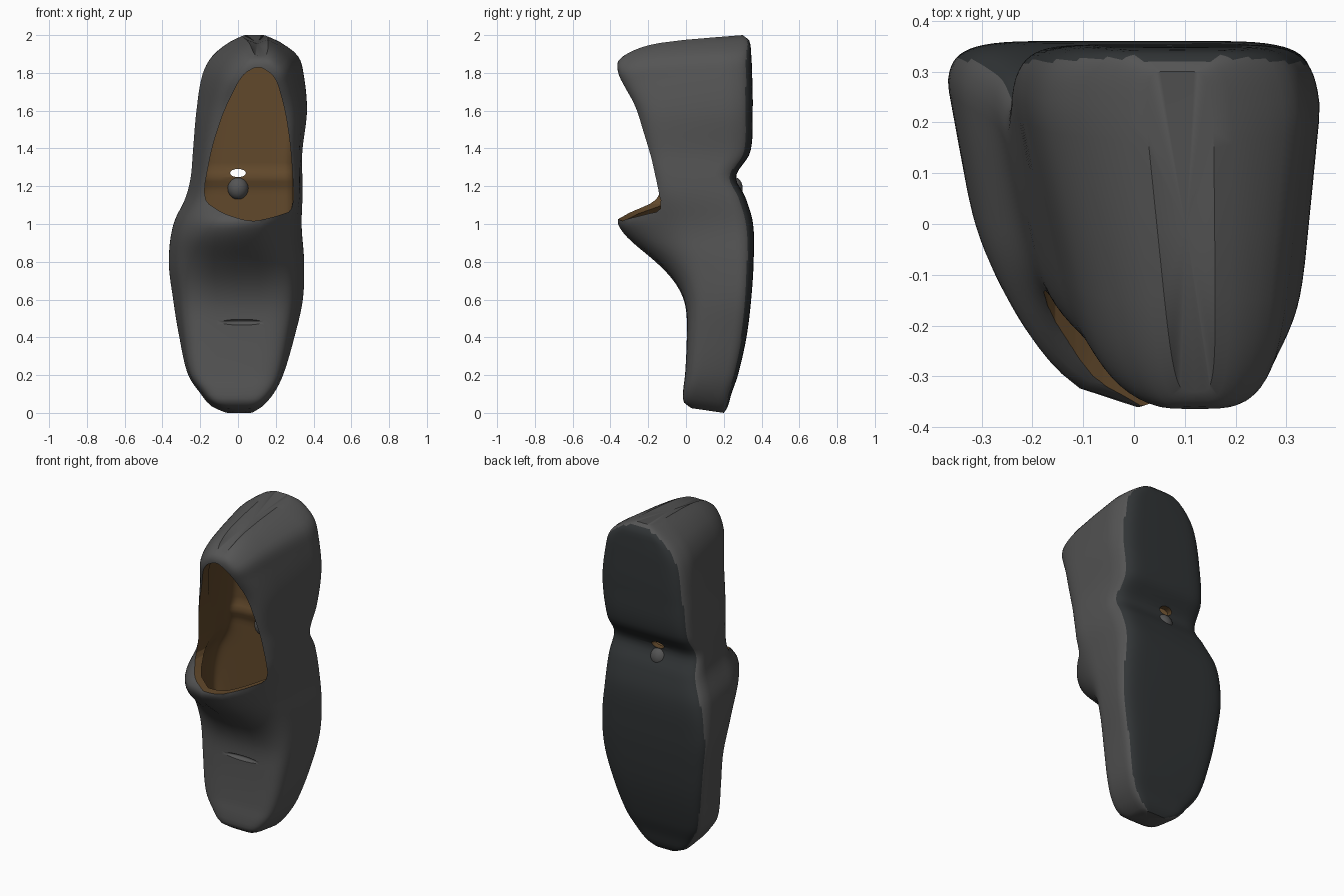
import bpy, bmesh
from math import cos, sin, pi, radians, exp

if "Cube" in bpy.data.objects:
    bpy.data.objects.remove(bpy.data.objects["Cube"])

# Stations up the shoe: z, x left, x right, y front, y back
ST = [
    (0.00, -0.07, 0.08, 0.03, 0.20),
    (0.03, -0.14, 0.13, -0.01, 0.22),
    (0.10, -0.20, 0.19, -0.015, 0.24),
    (0.20, -0.265, 0.24, -0.005, 0.275),
    (0.40, -0.312, 0.30, 0.005, 0.32),
    (0.60, -0.345, 0.345, 0.005, 0.345),
    (0.80, -0.368, 0.352, -0.04, 0.358),
    (1.00, -0.345, 0.337, -0.13, 0.355),
    (1.14, -0.285, 0.337, -0.17, 0.315),
    (1.25, -0.258, 0.335, -0.19, 0.265),
    (1.38, -0.247, 0.335, -0.22, 0.34),
    (1.60, -0.228, 0.36, -0.268, 0.353),
    (1.80, -0.195, 0.342, -0.335, 0.35),
    (1.90, -0.14, 0.31, -0.36, 0.345),
    (1.97, -0.05, 0.22, -0.36, 0.335),
    (2.00, 0.02, 0.15, -0.33, 0.30),
]


def sample(z):
    """Smooth interpolation of the stations."""
    i = max(k for k in range(len(ST) - 1) if ST[k][0] <= z + 1e-6)
    p = [ST[min(max(i + d, 0), len(ST) - 1)] for d in (-1, 0, 1, 2)]
    h = p[2][0] - p[1][0]
    t = (z - p[1][0]) / h
    out = []
    for j in range(1, 5):
        m1 = (p[2][j] - p[0][j]) / (p[2][0] - p[0][0]) * h
        m2 = (p[3][j] - p[1][j]) / (p[3][0] - p[1][0]) * h
        out.append((2*t**3 - 3*t*t + 1) * p[1][j] + (t**3 - 2*t*t + t) * m1
                   + (3*t*t - 2*t**3) * p[2][j] + (t**3 - t*t) * m2)
    return out


def ramp(a, b, v):
    t = min(max((v - a) / (b - a), 0), 1)
    return t * t * (3 - 2 * t)


def section(z, inset=0.0, n=64):
    """D-shaped slice: square sole edge, narrower front, domed at the tongue."""
    xl, xr, yf, yb = sample(z)
    taper = 0.05 + 0.12 * ramp(0, 0.7, z) + 0.19 * ramp(1.3, 1.9, z)
    crown = 0.23 * exp(-((z - 1) / (0.25 if z < 1 else 0.12)) ** 2)
    c, hw = (xl + xr) / 2, (xr - xl) / 2 - inset
    if inset:  # flat insole
        yf, yb = yf + inset, min(yb - 0.035, 0.25)
    pts = []
    for k in range(n):
        a = 2 * pi * k / n
        power = 7 if sin(a) > 0 else 5
        u = abs(cos(a)) ** (2 / power) * (1 if cos(a) > 0 else -1)
        v = abs(sin(a)) ** (2 / power) * (1 if sin(a) > 0 else -1)
        f = (1 - v) / 2
        x = c + u * hw * (1 - taper * max(0, 1.25 * f - 0.25)) + 0.035 * f * ramp(0.9, 1.2, z)
        y = yb + (yf - yb) * f - crown * (1 - u * u) * max(0, 2 * f - 1)
        zz = z - (0.05 * f + 0.06 * f ** 6) * ramp(1.55, 2.0, z) + 0.025 * f * (1 - ramp(0, 0.25, z))
        pts.append((x, y, zz))
    return pts


def material(name, rgb):
    m = bpy.data.materials.new(name)
    m.diffuse_color = (*rgb, 1)
    m.use_nodes = True
    m.node_tree.nodes["Principled BSDF"].inputs["Base Color"].default_value = m.diffuse_color
    return m


MATS = [material("dark_grey", (0.09, 0.09, 0.09)),
        material("sole_black", (0.03, 0.034, 0.036)),
        material("lining_brown", (0.12, 0.065, 0.024))]


def loft(name, rings, mat=0):
    bm = bmesh.new()
    rows = [[bm.verts.new(p) for p in r] for r in rings]
    n = len(rows[0])
    for a, b in zip(rows, rows[1:]):
        for k in range(n):
            bm.faces.new((a[k], a[(k+1) % n], b[(k+1) % n], b[k]))
    for row in (rows[0], rows[-1]):  # fan caps
        mid = bm.verts.new(sum((v.co for v in row), row[0].co * 0) / n)
        for k in range(n):
            bm.faces.new((row[k], row[(k+1) % n], mid))
    bmesh.ops.recalc_face_normals(bm, faces=bm.faces)
    for f in bm.faces:
        f.material_index = mat
    me = bpy.data.meshes.new(name)
    bm.to_mesh(me)
    bm.free()
    for m in MATS:
        me.materials.append(m)
    ob = bpy.data.objects.new(name, me)
    bpy.context.collection.objects.link(ob)
    return ob


def ball(name, loc, size, mat):
    rings = []
    for i in range(1, 12):
        b = -pi / 2 + pi * i / 12
        rings.append([(loc[0] + size[0] * cos(b) * cos(2*pi*k/24),
                       loc[1] + size[1] * cos(b) * sin(2*pi*k/24),
                       loc[2] + size[2] * sin(b)) for k in range(24)])
    return loft(name, rings, mat)


def smooth(ob, angle):
    bpy.ops.object.select_all(action='DESELECT')
    ob.select_set(True)
    bpy.context.view_layer.objects.active = ob
    bpy.ops.object.shade_smooth_by_angle(angle=radians(angle))


# Shoe body, dark on the sole side
zs = [0, 0.012] + [0.03 + 1.94 * i / 80 for i in range(81)] + [1.985, 2.0]
shoe = loft("shoe_body", [section(z) for z in zs])
for p in shoe.data.polygons:
    if p.normal.y > 0.6:
        p.material_index = 1

# Cutters: foot cavity, front opening, toe crease, hole in the arch
cavity = loft("cavity_cutter", [section(0.6 + 1.25 * i / 50, 0.05, 56) for i in range(51)], 2)
outline = [(0.07, 1.01), (0.2, 1.04), (0.3, 1.075), (0.28, 1.4), (0.25, 1.6), (0.2, 1.78),
           (0.11, 1.84), (0.02, 1.79), (-0.075, 1.6), (-0.14, 1.4), (-0.19, 1.13), (-0.08, 1.055)]
for _ in range(2):  # round the corners
    pairs = list(zip(outline, outline[1:] + outline[:1]))
    outline = [tuple(p + (q - p) * t for p, q in zip(a, b)) for a, b in pairs for t in (0.2, 0.8)]
opening = loft("opening_cutter", [[(x, y, z) for x, z in outline] for y in (-0.8, 0.1)], 2)
crease = ball("crease_cutter", (0.02, -0.015, 0.48), (0.13, 0.04, 0.018), 0)
hole = ball("hole_cutter", (0.0, 0.25, 1.27), (0.042, 0.25, 0.022), 2)
bpy.context.view_layer.objects.active = shoe
for cutter in (cavity, opening, crease, hole):
    mod = shoe.modifiers.new(cutter.name, 'BOOLEAN')
    mod.operation, mod.solver, mod.object = 'DIFFERENCE', 'EXACT', cutter
    bpy.ops.object.modifier_apply(modifier=mod.name)
    bpy.data.objects.remove(cutter)
smooth(shoe, 40)

# Small bump on the insole
smooth(ball("insole_bump", (0.0, 0.25, 1.19), (0.055, 0.05, 0.06), 0), 60)
